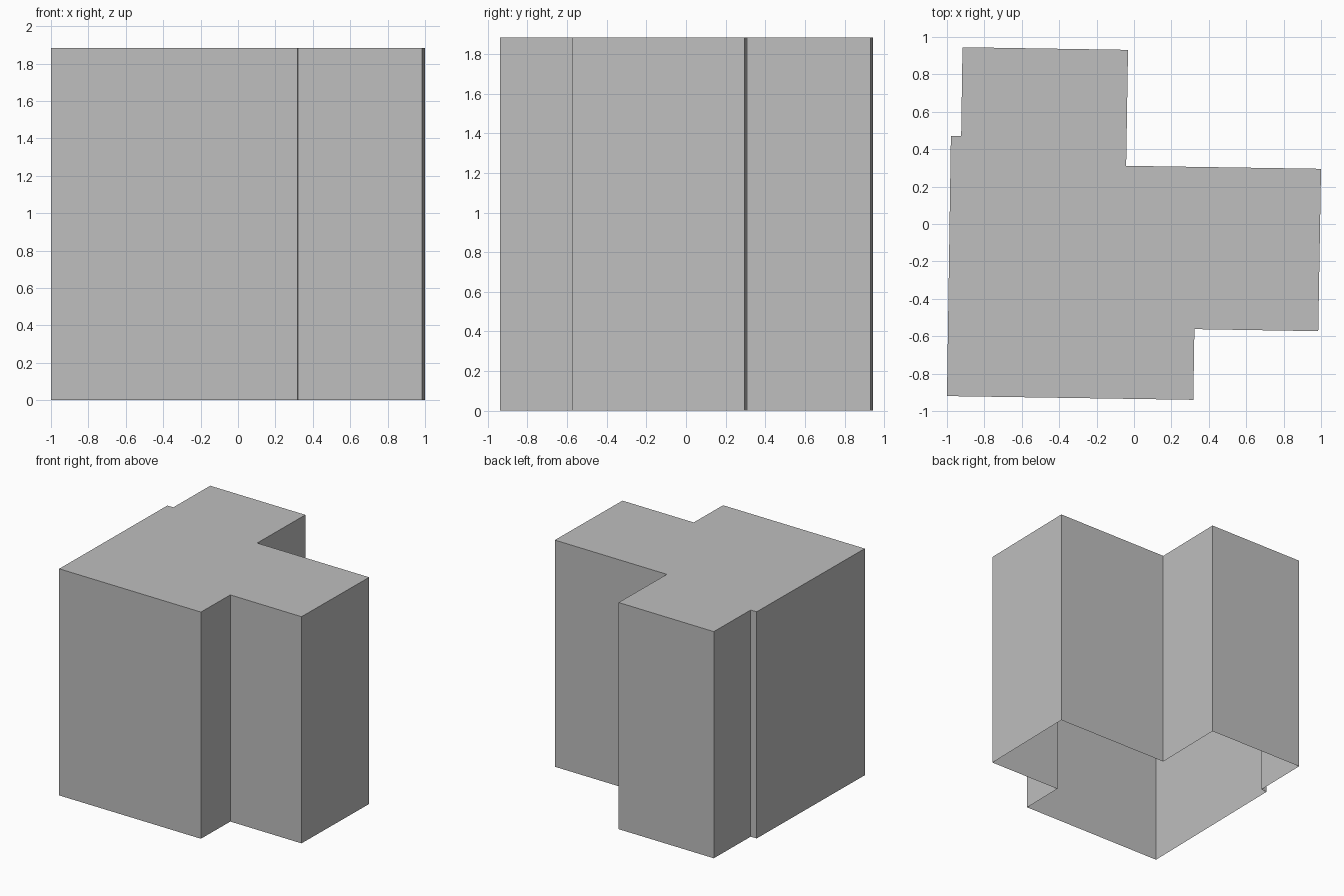
import bpy
import bmesh

default = bpy.data.objects.get("Cube")
if default:
    bpy.data.objects.remove(default, do_unlink=True)

HEIGHT = 1.884

# Floor plan, anticlockwise from the front left corner
PLAN = [
    (-1.0, -0.92), (0.317, -0.94), (0.323, -0.562), (0.985, -0.573),
    (1.0, 0.295), (-0.042, 0.311), (-0.032, 0.931), (-0.917, 0.945),
    (-0.924, 0.471), (-0.979, 0.47),
]

# Plain grey material
grey = bpy.data.materials.new("light_grey")
grey.use_nodes = True
colour = (0.52, 0.52, 0.52, 1.0)
grey.diffuse_color = colour
grey.node_tree.nodes["Principled BSDF"].inputs["Base Color"].default_value = colour

# Flat roof with walls dropped from its edges; the underside stays open
bm = bmesh.new()
roof = [bm.verts.new((x, y, HEIGHT)) for x, y in PLAN]
base = [bm.verts.new((x, y, 0)) for x, y in PLAN]
bm.faces.new(roof)
for i in range(len(PLAN)):
    j = (i + 1) % len(PLAN)
    bm.faces.new((base[i], base[j], roof[j], roof[i]))

mesh = bpy.data.meshes.new("building_shell")
bm.to_mesh(mesh)
bm.free()
mesh.materials.append(grey)
building = bpy.data.objects.new("building_shell", mesh)
bpy.context.collection.objects.link(building)
